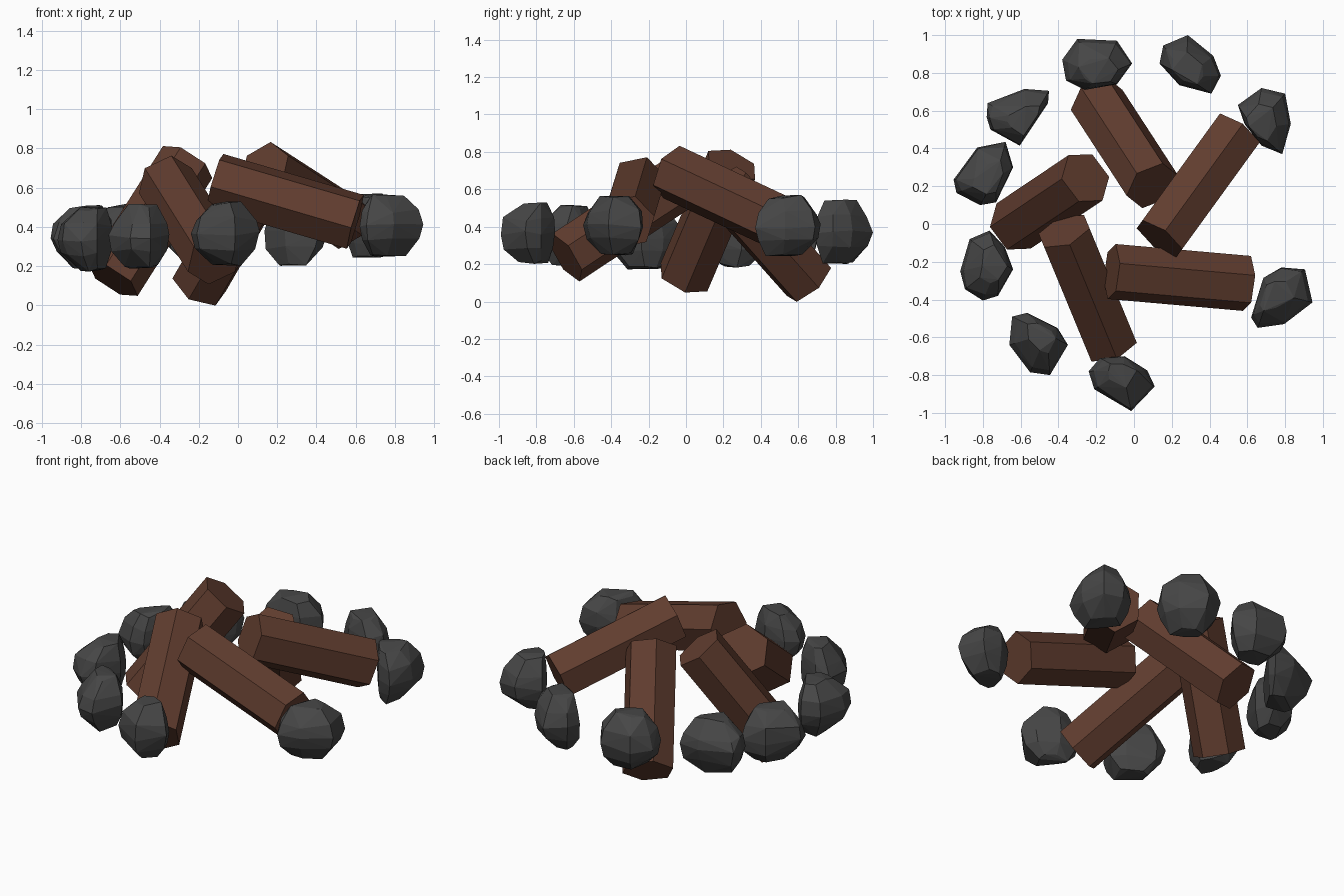
import bpy, bmesh, math, random
from mathutils import Vector

if "Cube" in bpy.data.objects:
    bpy.data.objects.remove(bpy.data.objects["Cube"])


def material(name, rgb):
    m = bpy.data.materials.new(name)
    m.diffuse_color = (*rgb, 1.0)
    m.use_nodes = True
    m.node_tree.nodes["Principled BSDF"].inputs["Base Color"].default_value = m.diffuse_color
    return m


WOOD = material("brown wood", (0.118, 0.046, 0.028))
STONE = material("dark grey stone", (0.062, 0.062, 0.062))


def finish(bm, name, mat):
    bmesh.ops.recalc_face_normals(bm, faces=bm.faces)
    me = bpy.data.meshes.new(name)
    bm.to_mesh(me)
    bm.free()
    me.materials.append(mat)
    ob = bpy.data.objects.new(name, me)
    bpy.context.collection.objects.link(ob)
    return ob


def log(name, centre, span, roll, r=0.15):
    """Hexagonal prism; span runs from the low outer end to the high inner end."""
    c, s = Vector(centre), Vector(span)
    d = s.normalized()
    h = Vector((d.x, d.y, 0)).normalized()
    p = Vector((-h.y, h.x, 0))
    q = d.cross(p)
    bm = bmesh.new()
    ends = []
    for k in (-0.5, 0.5):
        ring = []
        for i in range(6):
            a = math.radians(-roll + 60 * i)
            ring.append(bm.verts.new(c + s * k + r * (math.cos(a) * p + math.sin(a) * q)))
        ends.append(ring)
        bm.faces.new(ring)
    for i in range(6):
        j = (i + 1) % 6
        bm.faces.new((ends[0][i], ends[0][j], ends[1][j], ends[1][i]))
    finish(bm, name, WOOD)


def rock(name, z0, z1, outline, rng):
    """Angular lump: hull of shrinking copies of the plan outline.
    It is tall on the side facing the fire and wedge-shaped outwards."""
    pts = [Vector((x, y)) for x, y in outline]
    c = Vector(((min(p.x for p in pts) + max(p.x for p in pts)) / 2,
                (min(p.y for p in pts) + max(p.y for p in pts)) / 2))
    zc, hz = (z0 + z1) / 2, (z1 - z0) / 2
    focus = c - c.normalized() * 0.07
    bm = bmesh.new()
    for level, scale, jit in ((0, 1, 0), (0.45, 0.90, 0.06), (-0.45, 0.90, 0.06),
                              (0.92, 0.52, 0.10), (-0.92, 0.52, 0.10)):
        for p in pts:
            f = scale + rng.uniform(-jit, jit)
            z = level + rng.uniform(-0.08, 0.08)
            xy = focus + (p - focus) * f
            bm.verts.new((xy.x, xy.y, zc + hz * z))
    bmesh.ops.convex_hull(bm, input=bm.verts)
    bmesh.ops.delete(bm, geom=[v for v in bm.verts if not v.link_faces], context='VERTS')
    finish(bm, name, STONE)


# Logs leaning inwards
log("log_back", (-0.05, 0.43, 0.36), (0.296, -0.455, 0.51), 17)
log("log_back_right", (0.34, 0.205, 0.56), (-0.41, -0.565, 0.265), 30)
log("log_left", (-0.447, 0.117, 0.43), (0.38, 0.255, 0.60), -4)
log("log_front", (-0.245, -0.34, 0.435), (-0.25, 0.605, 0.40), 30)
log("log_right", (0.24, -0.283, 0.53), (-0.716, 0.063, 0.209), 12)

# Ring of stones: bottom, top, plan outline
stones = {
    "stone_back": (0.20, 0.54, [(-.38, .87), (-.30, .98), (-.09, .97), (-.01, .85),
                                (-.09, .74), (-.26, .71), (-.36, .76)]),
    "stone_back_right": (0.20, 0.55, [(.135, .85), (.155, .945), (.285, 1.0), (.42, .89),
                                      (.46, .785), (.41, .69), (.24, .735)]),
    "stone_right_back": (0.23, 0.57, [(.55, .63), (.675, .72), (.80, .69), (.83, .53),
                                      (.785, .37), (.675, .415), (.585, .53)]),
    "stone_right": (0.24, 0.57, [(.62, -.495), (.685, -.285), (.78, -.23), (.905, -.24),
                                 (.945, -.415), (.795, -.53), (.655, -.55)]),
    "stone_front": (0.20, 0.53, [(-.24, -.78), (-.18, -.71), (-.05, -.70), (.07, -.775),
                                 (.11, -.86), (-.015, -.99), (-.21, -.875)]),
    "stone_front_left": (0.18, 0.52, [(-.66, -.64), (-.645, -.49), (-.565, -.47), (-.405, -.55),
                                      (-.35, -.64), (-.445, -.80), (-.55, -.785)]),
    "stone_left_front": (0.17, 0.505, [(-.92, -.25), (-.87, -.08), (-.765, -.035), (-.685, -.12),
                                       (-.64, -.24), (-.72, -.38), (-.80, -.405), (-.895, -.345)]),
    "stone_left_back": (0.18, 0.515, [(-.955, .235), (-.83, .405), (-.68, .435), (-.64, .30),
                                      (-.73, .115), (-.815, .10), (-.94, .165)]),
    "stone_back_left": (0.18, 0.52, [(-.78, .565), (-.775, .64), (-.58, .715), (-.45, .705),
                                     (-.455, .64), (-.605, .415), (-.76, .50)]),
}
rng = random.Random(7)
for name, (z0, z1, outline) in stones.items():
    rock(name, z0, z1, outline, rng)
